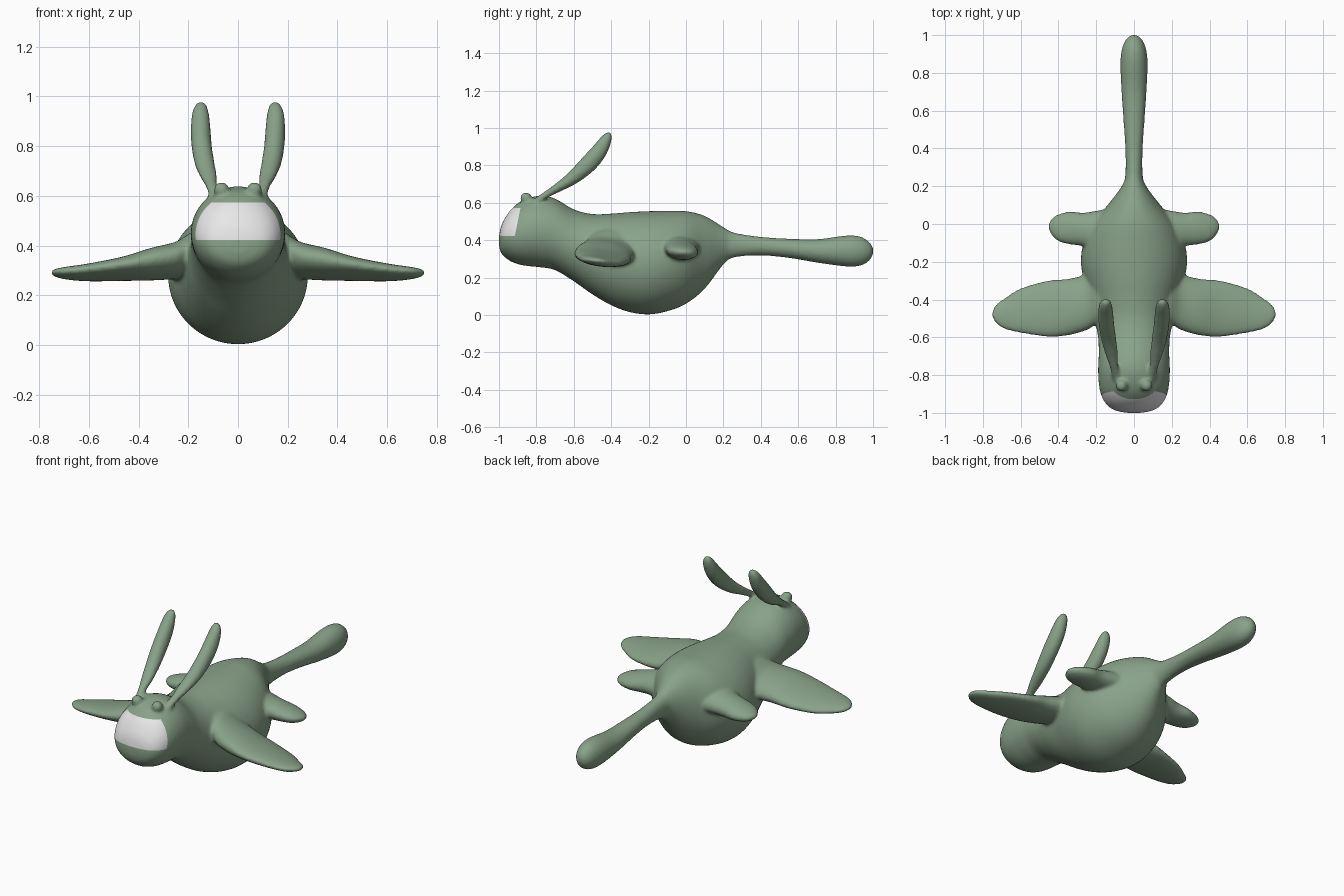
import bpy, bmesh, math
from mathutils import Vector

if "Cube" in bpy.data.objects:
    bpy.data.objects.remove(bpy.data.objects["Cube"])


def material(name, rgb):
    m = bpy.data.materials.new(name)
    m.diffuse_color = (*rgb, 1)
    m.use_nodes = True
    m.node_tree.nodes["Principled BSDF"].inputs["Base Color"].default_value = m.diffuse_color
    return m


GREEN = material("sage green", (0.25, 0.36, 0.25))
WHITE = material("visor white", (0.82, 0.82, 0.82))


def spline(rows, steps=5):
    """Catmull-Rom interpolation of rows of numbers."""
    rows = [Vector(r) for r in rows]
    p = [rows[0]] + rows + [rows[-1]]
    out = []
    for i in range(1, len(p) - 2):
        a, b, c, d = p[i - 1:i + 3]
        for k in range(steps):
            t = k / steps
            out.append(0.5 * (2 * b + (c - a) * t + (2 * a - 5 * b + 4 * c - d) * t * t
                              + (3 * b - a - 3 * c + d) * t ** 3))
    return out + [rows[-1]]


def loft(bm, rings, n=40):
    """Closed tube through elliptical rings given as (centre, axis u, axis v)."""
    loops = []
    for c, u, v in rings:
        loops.append([bm.verts.new(c + u * math.cos(2 * math.pi * k / n) + v * math.sin(2 * math.pi * k / n))
                      for k in range(n)])
    for a, b in zip(loops, loops[1:]):
        for k in range(n):
            bm.faces.new((a[k], a[(k + 1) % n], b[(k + 1) % n], b[k]))
    bm.faces.new(loops[0][::-1])
    bm.faces.new(loops[-1])


bm = bmesh.new()

# head, belly and tail: y, bottom z, top z, half width
body = [(-1.0, .37, .42, .035), (-.99, .335, .47, .09), (-.97, .31, .515, .13), (-.93, .283, .57, .163),
        (-.87, .265, .615, .183), (-.78, .255, .638, .19), (-.70, .24, .622, .187), (-.60, .18, .565, .19),
        (-.50, .11, .54, .21), (-.40, .052, .542, .235), (-.30, .015, .55, .265), (-.20, .003, .555, .281),
        (-.10, .02, .557, .268), (0, .06, .555, .225), (.10, .14, .53, .14), (.20, .27, .47, .065),
        (.26, .308, .44, .046), (.40, .318, .418, .046), (.55, .305, .408, .056), (.70, .28, .405, .066),
        (.85, .26, .424, .072), (.93, .263, .42, .063), (.98, .29, .39, .04), (1.0, .325, .36, .014)]
loft(bm, [(Vector((0, y, (b + t) / 2)), Vector((w, 0, 0)), Vector((0, 0, (t - b) / 2)))
          for y, b, t, w in spline(body)], 56)

# fins: x, leading y, trailing y, centre z, half thickness
front_fin = [(.10, -.54, -.20, .37, .12), (.19, -.53, -.23, .36, .09), (.25, -.562, -.265, .34, .073),
             (.35, -.59, -.29, .325, .063), (.46, -.597, -.30, .307, .046), (.60, -.577, -.34, .292, .033),
             (.69, -.555, -.395, .289, .024), (.735, -.52, -.43, .29, .015), (.752, -.49, -.465, .29, .006)]
rear_fin = [(.08, -.17, .09, .365, .08), (.20, -.15, .07, .36, .065), (.27, -.118, .06, .35, .056),
            (.34, -.108, .066, .342, .046), (.40, -.092, .052, .337, .034), (.435, -.06, .03, .335, .02),
            (.452, -.03, .0, .335, .007)]
for side in (-1, 1):
    for rows, tilt in ((front_fin, -.12), (rear_fin, -.08)):
        rings = []
        for x, y0, y1, z, h in spline(rows):
            half = (y1 - y0) / 2
            rings.append((Vector((side * x, (y0 + y1) / 2, z)), Vector((0, half, half * tilt)),
                          Vector((0, 0, h))))
        loft(bm, rings)

# ears: x, y, z, half width, half thickness
ear = [(.085, -.82, .59, .03, .022), (.105, -.755, .638, .024, .019), (.118, -.69, .678, .034, .024),
       (.134, -.61, .73, .04, .036), (.146, -.53, .80, .041, .046), (.15, -.47, .868, .04, .044),
       (.151, -.43, .932, .034, .032), (.149, -.413, .965, .022, .019), (.149, -.407, .978, .008, .006)]
path = spline(ear)
for side in (-1, 1):
    rings = []
    for i, (x, y, z, w, h) in enumerate(path):
        a, b = path[max(i - 1, 0)], path[min(i + 1, len(path) - 1)]
        d = Vector((0, b[1] - a[1], b[2] - a[2])).normalized()
        rings.append((Vector((side * x, y, z)), Vector((w, 0, 0)), Vector((0, -d.z, d.y)) * h))
    loft(bm, rings, 28)
    # brow bumps
    g = bmesh.ops.create_uvsphere(bm, u_segments=20, v_segments=12, radius=.032)
    for v in g["verts"]:
        v.co += Vector((side * .066, -.855, .624))

bmesh.ops.recalc_face_normals(bm, faces=bm.faces)
mesh = bpy.data.meshes.new("creature_body")
bm.to_mesh(mesh)
bm.free()
obj = bpy.data.objects.new("creature_body", mesh)
bpy.context.collection.objects.link(obj)
bpy.context.view_layer.objects.active = obj
obj.select_set(True)

# fuse the parts into one soft skin
fuse = obj.modifiers.new("fuse", 'REMESH')
fuse.mode = 'VOXEL'
fuse.voxel_size = .009
soft = obj.modifiers.new("soften", 'SMOOTH')
soft.factor = .5
soft.iterations = 8
for name in ("fuse", "soften"):
    bpy.ops.object.modifier_apply(modifier=name)

# visor: cut its outline into the face, then colour the faces inside
mesh = obj.data
mesh.materials.clear()
mesh.materials.append(GREEN)
mesh.materials.append(WHITE)
bm = bmesh.new()
bm.from_mesh(mesh)
cuts = [((0, -.95, .422), (0, 0, -1)), ((0, -.95, .572), (0, 0, 1)), ((0, -.915, .422), (0, 1, -.2))]
for co, no in cuts:
    geo = [f for f in bm.faces if f.calc_center_median().y < -.84]
    geo += list({e for f in geo for e in f.edges}) + list({v for f in geo for v in f.verts})
    bmesh.ops.bisect_plane(bm, geom=geo, dist=1e-5, plane_co=co, plane_no=no)
for f in bm.faces:
    c = f.calc_center_median()
    f.smooth = True
    f.material_index = int(all((c - Vector(co)).dot(Vector(no)) < 0 for co, no in cuts))
bm.to_mesh(mesh)
bm.free()
